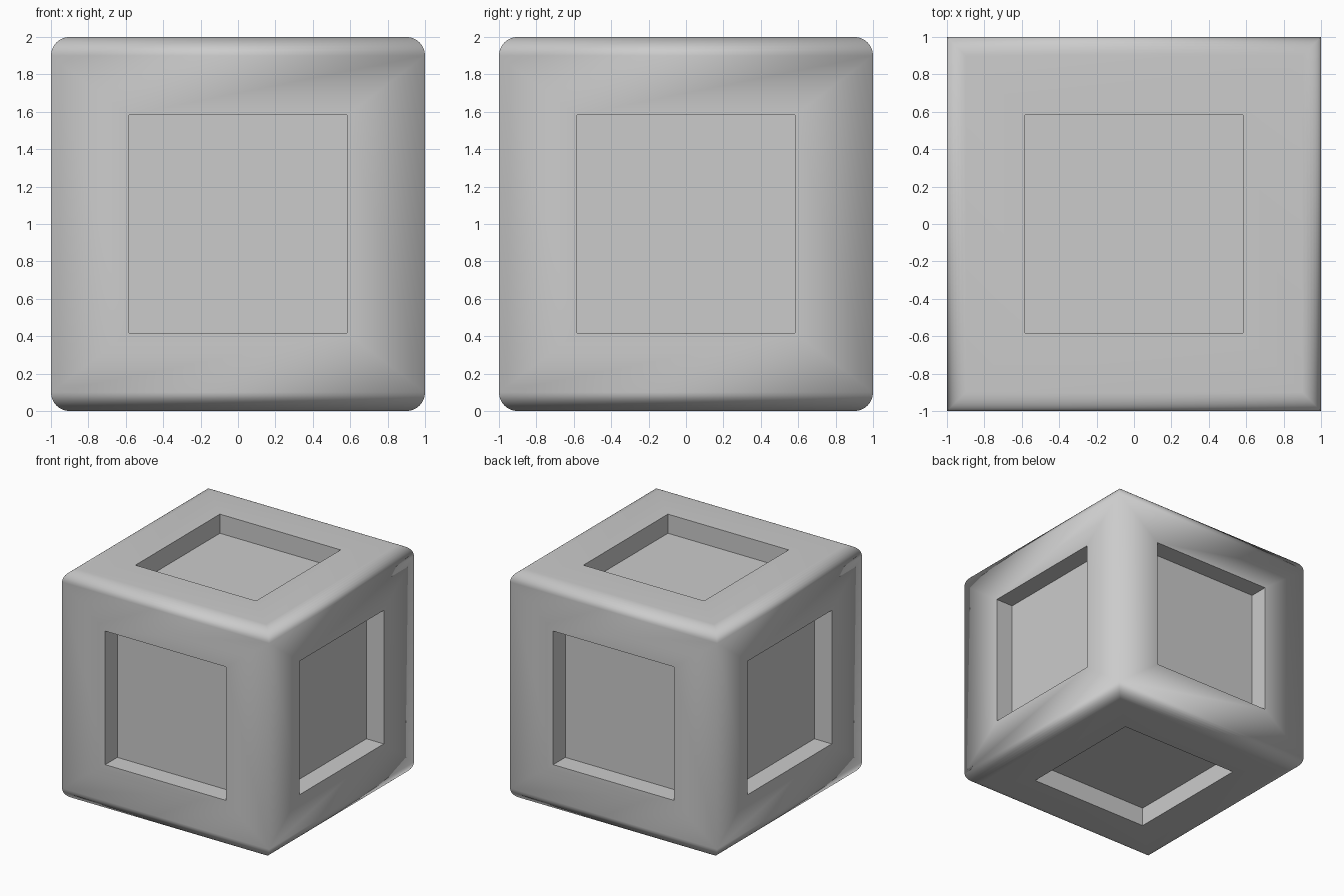
import bpy
import bmesh
from math import sin, cos, pi
from mathutils import Vector

default = bpy.data.objects.get("Cube")
if default:
    bpy.data.objects.remove(default, do_unlink=True)

HALF, RADIUS, STEPS = 1.0, 0.1, 8
POCKET, DEPTH = 0.583, 0.167
CENTRE = Vector((0, 0, HALF))

grey = bpy.data.materials.new("light grey")
grey.use_nodes = True
grey.diffuse_color = (0.6, 0.6, 0.6, 1)
grey.node_tree.nodes["Principled BSDF"].inputs["Base Color"].default_value = grey.diffuse_color

# Rounded profile: half-width and height, bottom to top
arc = [pi / 2 * i / STEPS for i in range(STEPS + 1)]
lower = [(HALF - RADIUS + RADIUS * sin(a), RADIUS - RADIUS * cos(a)) for a in arc]
profile = lower + [(w, 2 * HALF - z) for w, z in reversed(lower)]

# Body: stacked square rings, mitred at the upright edges
bm = bmesh.new()
corners = [(-1, -1), (1, -1), (1, 1), (-1, 1)]
rings = [[bm.verts.new((w * x, w * y, z)) for x, y in corners] for w, z in profile]
panels = [bm.faces.new(rings[0][::-1]), bm.faces.new(rings[-1])]
for i, (low, high) in enumerate(zip(rings, rings[1:])):
    for k in range(4):
        n = (k + 1) % 4
        face = bm.faces.new((low[k], low[n], high[n], high[k]))
        if i == STEPS:
            panels.append(face)
bm.normal_update()


def place_square(face, axis, level):
    """Make the face a centred square at a given distance along its axis."""
    for v in face.verts:
        p = v.co - CENTRE
        tangent = p - axis * p.dot(axis)
        v.co = CENTRE + axis * level + Vector([POCKET * (c > 0) - POCKET * (c < 0)
                                               if abs(c) > 0.01 else 0 for c in tangent])


# Square pocket sunk into each of the six sides
for face in panels:
    axis = face.normal.copy()
    for level in (HALF, HALF - DEPTH):
        bmesh.ops.inset_individual(bm, faces=[face], thickness=0.05)
        place_square(face, axis, level)
        for e in face.edges:
            e.smooth = False
    # Pocket wall corners stay crisp
    for v in face.verts:
        for e in v.link_edges:
            e.smooth = False

for face in bm.faces:
    face.smooth = True
bm.normal_update()

mesh = bpy.data.meshes.new("pocketed_block")
bm.to_mesh(mesh)
bm.free()
mesh.materials.append(grey)
block = bpy.data.objects.new("pocketed_block", mesh)
bpy.context.collection.objects.link(block)
